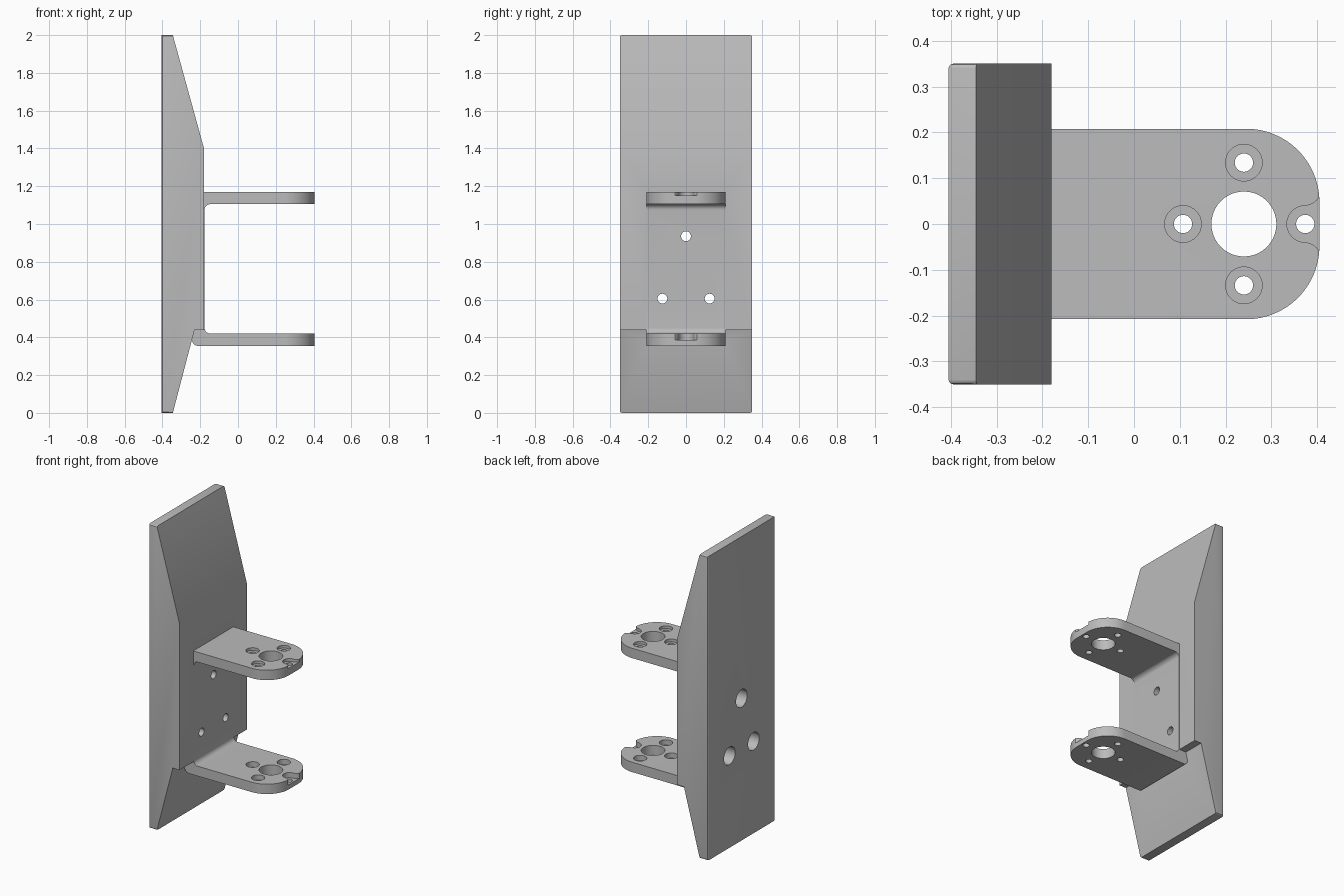
import bpy, bmesh, math
from mathutils import Vector

cube = bpy.data.objects.get("Cube")
if cube:
    bpy.data.objects.remove(cube, do_unlink=True)

grey = bpy.data.materials.new("plain grey")
grey.use_nodes = True
COLOUR = (0.5, 0.5, 0.5, 1)
grey.diffuse_color = COLOUR
grey.node_tree.nodes["Principled BSDF"].inputs["Base Color"].default_value = COLOUR


def arc(cx, cy, r, a0, a1, n=12):
    """Points along an arc, angles in degrees."""
    angles = [math.radians(a0 + (a1 - a0) * i / n) for i in range(n + 1)]
    return [(cx + r * math.cos(a), cy + r * math.sin(a)) for a in angles]


def prism(name, points, low, high, axis):
    """Extrude a closed outline along an axis; the outline is in the other two."""
    place = {"x": lambda u, v, w: (w, u, v),
             "y": lambda u, v, w: (u, w, v),
             "z": lambda u, v, w: (u, v, w)}[axis]
    bm = bmesh.new()
    face = bm.faces.new([bm.verts.new(place(u, v, low)) for u, v in points])
    step = Vector(place(0, 0, high - low))
    new = bmesh.ops.extrude_face_region(bm, geom=[face])["geom"]
    bmesh.ops.translate(bm, vec=step, verts=[g for g in new if isinstance(g, bmesh.types.BMVert)])
    bmesh.ops.recalc_face_normals(bm, faces=bm.faces)
    mesh = bpy.data.meshes.new(name)
    bm.to_mesh(mesh)
    bm.free()
    obj = bpy.data.objects.new(name, mesh)
    bpy.context.collection.objects.link(obj)
    mesh.materials.append(grey)
    return obj


def hole(u, v, r, low, high, axis):
    return prism("cutter", arc(u, v, r, 0, 360, 40)[:-1], low, high, axis)


def carve(obj, cutter, operation="DIFFERENCE"):
    """Apply one boolean and discard the cutter."""
    mod = obj.modifiers.new("carve", "BOOLEAN")
    mod.operation, mod.object, mod.solver = operation, cutter, "EXACT"
    bpy.context.view_layer.update()
    graph = bpy.context.evaluated_depsgraph_get()
    mesh = bpy.data.meshes.new_from_object(obj.evaluated_get(graph))
    obj.modifiers.clear()
    obj.data = mesh
    bpy.data.objects.remove(cutter, do_unlink=True)


BACK, FRONT, END = -0.405, -0.18, 0.405
WEB_BACK, HALF = -0.243, 0.208
LOW, HIGH, THICK = 0.355, 1.17, 0.065

# Tapered backing plate with a downward ledge
plate = prism("backing_plate", [
    (BACK, 0), (-0.345, 0), (-0.23, 0.44), (FRONT, 0.44),
    (FRONT, 1.4), (-0.345, 2), (BACK, 2)], -0.35, 0.35, "y")

# Softened short edges at the top and bottom
bm = bmesh.new()
bm.from_mesh(plate.data)
ends = [e for e in bm.edges
        if all(v.co.z < 0.01 or v.co.z > 1.99 for v in e.verts)
        and abs(e.verts[0].co.y - e.verts[1].co.y) < 0.01]
bmesh.ops.bevel(bm, geom=ends, offset=0.01, segments=3, profile=0.5, affect="EDGES")
bm.to_mesh(plate.data)
bm.free()

# Bent channel bracket: side profile with rounded bends
inner = FRONT + 0.003
r = 0.03
side = ([(END, LOW)] + arc(WEB_BACK + r, LOW + r, r, 270, 180, 8)
        + arc(WEB_BACK + r, HIGH - r, r, 180, 90, 8)
        + [(END, HIGH), (END, HIGH - THICK)]
        + arc(inner + r, HIGH - THICK - r, r, 90, 180, 8)
        + arc(inner + r, LOW + THICK + r, r, 180, 270, 8)
        + [(END, LOW + THICK)])
bracket = prism("channel_bracket", side, -HALF, HALF, "y")

# Seat for the bracket in the plate
carve(plate, prism("cutter", [(-HALF, LOW - 0.1), (HALF, LOW - 0.1), (HALF, HIGH), (-HALF, HIGH)],
                   WEB_BACK, 0, "x"))

# Rounded arm ends
cr = 0.16
plan = ([(-0.5, -HALF)] + arc(END - cr, cr - HALF, cr, -90, 0, 24)
        + arc(END - cr, HALF - cr, cr, 0, 90, 24) + [(-0.5, HALF)])
carve(bracket, prism("cutter", plan, 0.2, 1.4, "z"), "INTERSECT")

# Arm holes with counterbores on each upper face
MID = 0.24
carve(bracket, hole(MID, 0, 0.071, 0.2, 1.4, "z"))
ring = [(0.107, 0), (MID, 0.134), (MID, -0.134), (0.374, 0)]
for x, y in ring:
    carve(bracket, hole(x, y, 0.02, 0.2, 1.4, "z"))
notch = (arc(0.374, 0, 0.04, 90, 270, 20) + arc(0.372, -0.077, 0.037, 90, 0, 10)
         + [(0.45, -0.077), (0.45, 0.077)] + arc(0.372, 0.077, 0.037, 0, -90, 10))
for top, depth in ((HIGH, 0.018), (LOW + THICK, 0.034)):
    for x, y in ring[:3]:
        carve(bracket, hole(x, y, 0.04, top - depth, top + 0.05, "z"))
    carve(bracket, prism("cutter", notch, top - depth, top + 0.05, "z"))

# Bolt holes through the web and the plate, wider at the back
for y, z in ((0, 0.935), (-0.125, 0.605), (0.125, 0.605)):
    carve(bracket, hole(y, z, 0.026, -0.6, 0, "x"))
    carve(plate, hole(y, z, 0.026, -0.6, 0, "x"))
    carve(plate, hole(y, z, 0.058, -0.6, BACK + 0.11, "x"))

for obj in (plate, bracket):
    bpy.ops.object.select_all(action="DESELECT")
    obj.select_set(True)
    bpy.context.view_layer.objects.active = obj
    bpy.ops.object.shade_smooth_by_angle(angle=math.radians(30))
